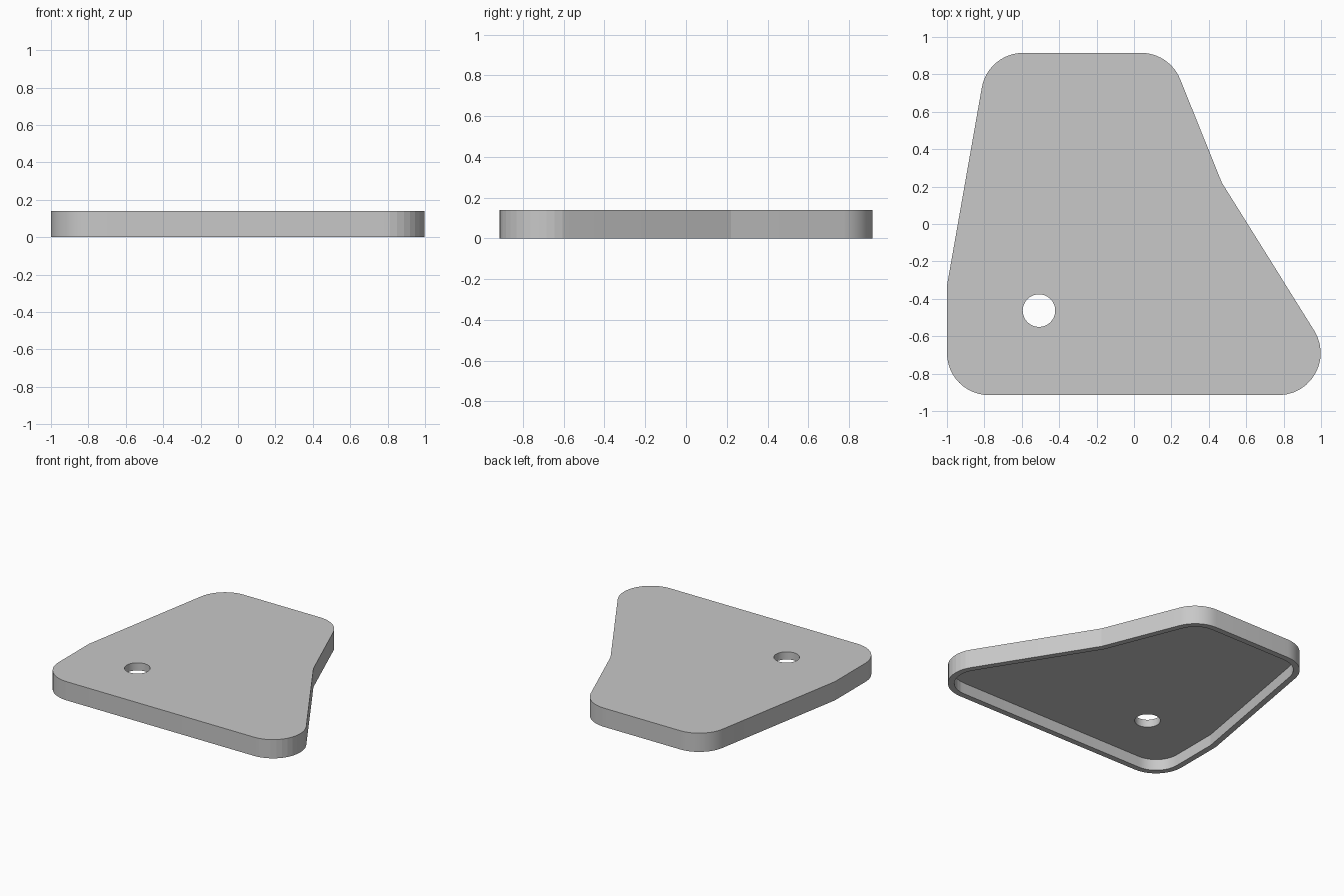
import bpy
import bmesh
import math
from mathutils import Vector

cube = bpy.data.objects.get("Cube")
if cube:
    bpy.data.objects.remove(cube, do_unlink=True)

HEIGHT = 0.14
PLATE = 0.057      # thickness of the top plate
RIM = 0.043        # width of the wall around the underside
FILLET = 0.225
HOLE_CENTRE = Vector((-0.508, -0.463))
HOLE_RADIUS = 0.087

# Outline corners, counter-clockwise: x, y, rounded or sharp
CORNERS = [(-1, -0.915, True), (1.179, -0.915, True), (0.47, 0.22, False),
           (0.19, 0.915, True), (-0.781, 0.915, True), (-1, -0.33, False)]


def outline(inset, steps=12):
    """Rounded outline, moved inwards by the inset."""
    points = [Vector(c[:2]) for c in CORNERS]
    result = []
    for i, p in enumerate(points):
        d0 = (p - points[i - 1]).normalized()
        d1 = (points[(i + 1) % len(points)] - p).normalized()
        n0, n1 = Vector((-d0.y, d0.x)), Vector((-d1.y, d1.x))
        mitre = (n0 + n1) / (1 + n0.dot(n1))
        if not CORNERS[i][2]:
            result.append(p + mitre * inset)
            continue
        centre = p + mitre * FILLET
        start = math.atan2(-n0.y, -n0.x)
        turn = math.acos(max(-1, min(1, d0.dot(d1))))
        for k in range(steps + 1):
            a = start + turn * k / steps
            result.append(centre + Vector((math.cos(a), math.sin(a))) * (FILLET - inset))
    return result


def circle(centre, radius, count=48):
    return [centre + Vector((math.cos(a), math.sin(a))) * radius
            for a in (math.tau * k / count for k in range(count))]


def ring(bm, points, z):
    verts = [bm.verts.new((p.x, p.y, z)) for p in points]
    for i, v in enumerate(verts):
        bm.edges.new((verts[i - 1], v))
    return verts


def bridge(bm, lower, upper):
    for i in range(len(lower)):
        bm.faces.new((lower[i - 1], lower[i], upper[i], upper[i - 1]))


def cap(bm, border, hole):
    """Flat face between a border ring and the hole ring."""
    edges = [bm.edges.get((loop[i - 1], loop[i]))
             for loop in (border, hole) for i in range(len(loop))]
    bmesh.ops.triangle_fill(bm, edges=edges, use_beauty=True, use_dissolve=False)


bm = bmesh.new()
outer, inner = outline(0), outline(RIM)
hole = circle(HOLE_CENTRE, HOLE_RADIUS)
under = HEIGHT - PLATE

outer_low, outer_high = ring(bm, outer, 0), ring(bm, outer, HEIGHT)
inner_low, inner_high = ring(bm, inner, 0), ring(bm, inner, under)
hole_low, hole_high = ring(bm, hole, under), ring(bm, hole, HEIGHT)

# Outer wall, rim, pocket wall and hole wall
bridge(bm, outer_low, outer_high)
bridge(bm, inner_low, outer_low)
bridge(bm, inner_high, inner_low)
bridge(bm, hole_high, hole_low)

# Top of the plate and pocket ceiling
cap(bm, outer_high, hole_high)
cap(bm, inner_high, hole_low)
bmesh.ops.recalc_face_normals(bm, faces=bm.faces)

mesh = bpy.data.meshes.new("cover_plate")
bm.to_mesh(mesh)
bm.free()
plate = bpy.data.objects.new("cover_plate", mesh)
bpy.context.collection.objects.link(plate)

# Plain grey material
grey = bpy.data.materials.new("light_grey")
grey.use_nodes = True
colour = (0.58, 0.58, 0.58, 1)
grey.diffuse_color = colour
grey.node_tree.nodes["Principled BSDF"].inputs["Base Color"].default_value = colour
mesh.materials.append(grey)

# Smooth rounded corners, sharp edges elsewhere
bpy.ops.object.select_all(action='DESELECT')
plate.select_set(True)
bpy.context.view_layer.objects.active = plate
bpy.ops.object.shade_smooth_by_angle(angle=math.radians(9))
